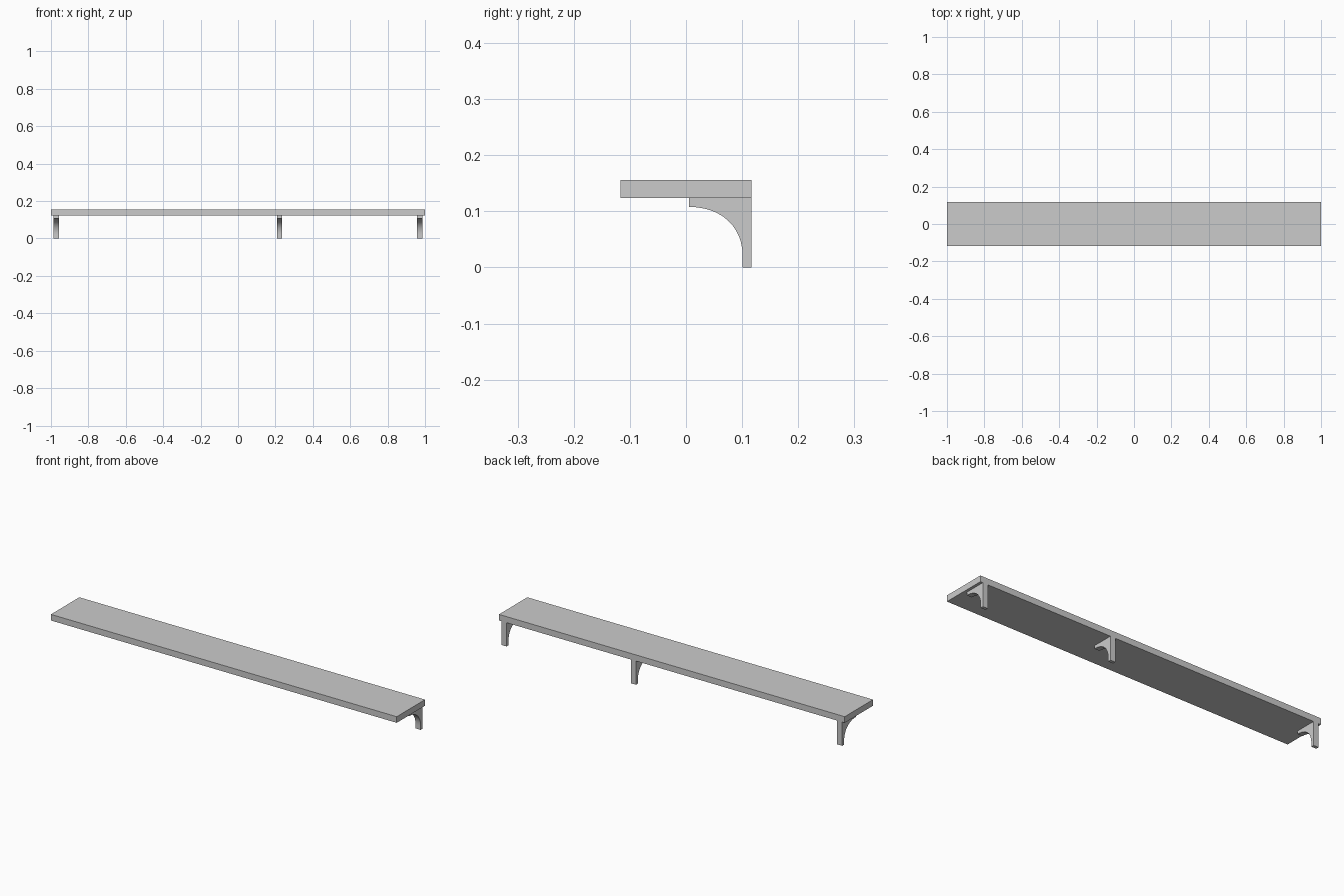
import bpy, bmesh
from mathutils import Vector
from mathutils.geometry import interpolate_bezier

if "Cube" in bpy.data.objects:
    bpy.data.objects.remove(bpy.data.objects["Cube"])


def extrude_profile(name, profile, x0, x1):
    """Solid made by sweeping a (y, z) outline from x0 to x1."""
    bm = bmesh.new()
    face = bm.faces.new([bm.verts.new((x0, y, z)) for y, z in profile])
    ext = bmesh.ops.extrude_face_region(bm, geom=[face])
    verts = [v for v in ext["geom"] if isinstance(v, bmesh.types.BMVert)]
    bmesh.ops.translate(bm, verts=verts, vec=(x1 - x0, 0, 0))
    bmesh.ops.recalc_face_normals(bm, faces=bm.faces)
    mesh = bpy.data.meshes.new(name)
    bm.to_mesh(mesh)
    bm.free()
    obj = bpy.data.objects.new(name, mesh)
    bpy.context.collection.objects.link(obj)
    return obj


BACK, UNDER = 0.117, 0.124

# Shelf board
extrude_profile("shelf_board", [(-BACK, UNDER), (BACK, UNDER),
                                (BACK, 0.156), (-BACK, 0.156)], -1, 1)

# Bracket outline: square back and top, concave curve on the inside
curve = interpolate_bezier(Vector((0.005, 0.108, 0)), Vector((0.063, 0.108, 0)),
                           Vector((0.101, 0.073, 0)), Vector((0.101, 0.02, 0)), 13)
outline = [(BACK, 0), (BACK, UNDER), (0.005, UNDER)]
outline += [(p.x, p.y) for p in curve] + [(0.101, 0)]

# Brackets under the shelf
for side, x in (("left", -0.971), ("middle", 0.222), ("right", 0.971)):
    bracket = extrude_profile(side + "_bracket", outline, x - 0.0145, x + 0.0145)
    bpy.ops.object.select_all(action='DESELECT')
    bracket.select_set(True)
    bpy.context.view_layer.objects.active = bracket
    bpy.ops.object.shade_smooth_by_angle()
